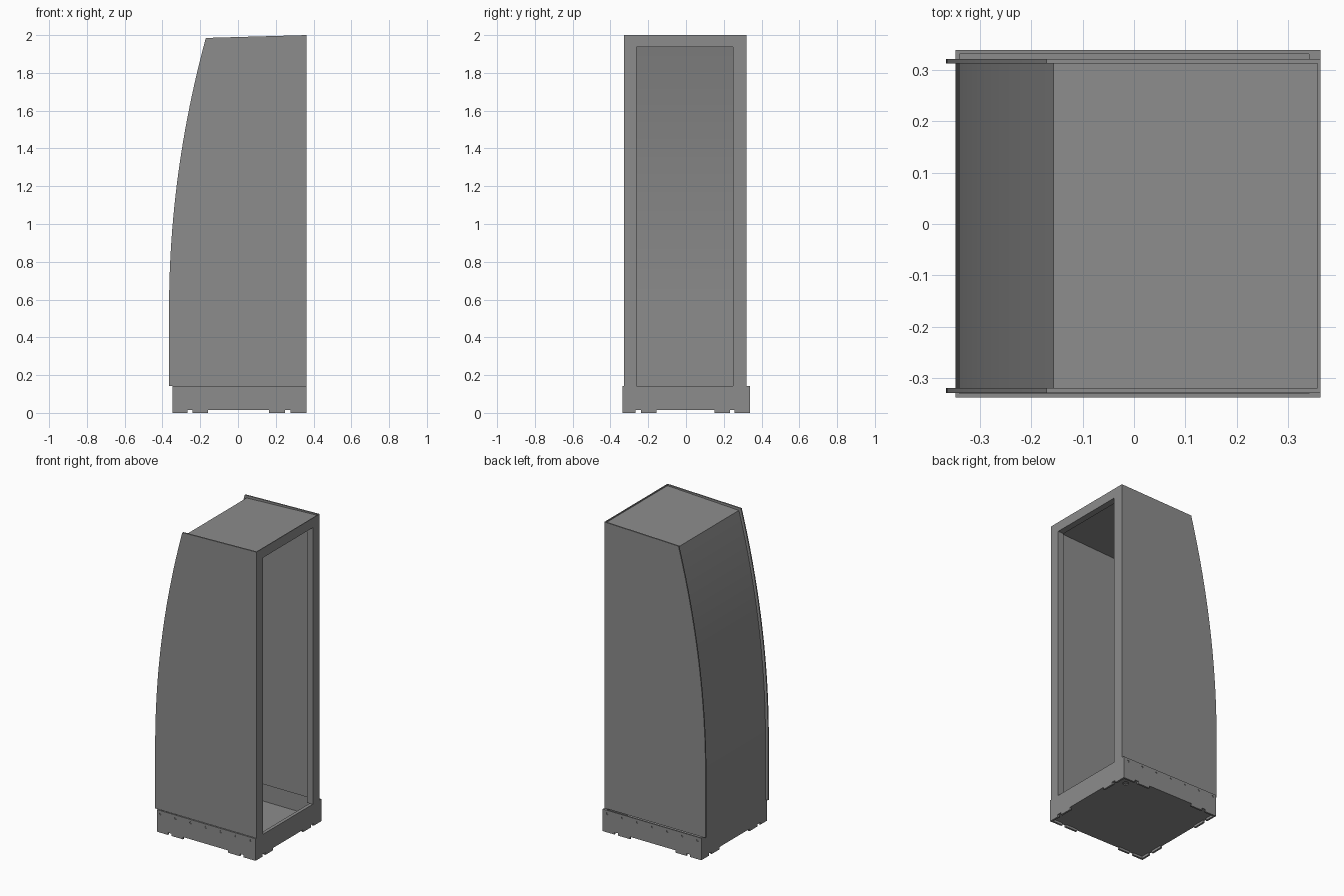
import bpy, bmesh
from mathutils import Matrix

if "Cube" in bpy.data.objects:
    bpy.data.objects.remove(bpy.data.objects["Cube"])

dark = bpy.data.materials.new("dark_grey")
dark.diffuse_color = (0.265, 0.265, 0.265, 1)
dark.use_nodes = True
dark.node_tree.nodes["Principled BSDF"].inputs["Base Color"].default_value = dark.diffuse_color


def finish(name, bm):
    bmesh.ops.recalc_face_normals(bm, faces=bm.faces)
    me = bpy.data.meshes.new(name)
    bm.to_mesh(me)
    bm.free()
    me.materials.append(dark)
    ob = bpy.data.objects.new(name, me)
    bpy.context.collection.objects.link(ob)
    return ob


def add_box(bm, x, y, z):
    m = Matrix.LocRotScale(((x[0] + x[1]) / 2, (y[0] + y[1]) / 2, (z[0] + z[1]) / 2), None,
                           (x[1] - x[0], y[1] - y[0], z[1] - z[0]))
    bmesh.ops.create_cube(bm, size=1, matrix=m)


def add_cylinder(bm, loc, radius, depth, axis):
    rot = Matrix.Rotation(1.570796, 4, 'X') if axis == 'Y' else Matrix()
    bmesh.ops.create_cone(bm, cap_ends=True, segments=16, radius1=radius, radius2=radius,
                          depth=depth, matrix=Matrix.Translation(loc) @ rot)


def extrude_xz(name, pts, y0, y1):
    bm = bmesh.new()
    face = bm.faces.new([bm.verts.new((x, y0, z)) for x, z in pts])
    out = bmesh.ops.extrude_face_region(bm, geom=[face])
    bmesh.ops.translate(bm, vec=(0, y1 - y0, 0),
                        verts=[v for v in out['geom'] if isinstance(v, bmesh.types.BMVert)])
    return finish(name, bm)


def back_curve(offset, top, n=24):
    # bowed back edge, upright at the bottom and leaning in at the top
    pts = []
    for i in range(n + 1):
        z = 0.55 + (top - 0.55) * i / n
        pts.append((-0.365 + offset + 0.0946 * (z - 0.55) ** 2, z))
    return pts


def smooth(ob):
    bpy.ops.object.select_all(action='DESELECT')
    ob.select_set(True)
    bpy.context.view_layer.objects.active = ob
    bpy.ops.object.shade_smooth_by_angle(angle=0.5)


# thin side panels
profile = [(0.362, 0.143), (-0.365, 0.143)] + back_curve(0, 1.985) + [(0.362, 2.0)]
for name, y0, y1 in (("front_panel", -0.328, -0.319), ("rear_panel", 0.312, 0.321)):
    smooth(extrude_xz(name, profile, y0, y1))

# curved back and roof skin, slightly inset from the panels
outer = [(-0.347, 0.14)] + back_curve(0.018, 1.969) + [(0.357, 1.992)]
inner = [(-0.332, 0.14)] + back_curve(0.033, 1.954) + [(0.357, 1.977)]
smooth(extrude_xz("back_and_roof_skin", outer + inner[::-1], -0.319, 0.312))

# door opening frame, with a thin lip along the roof edge
bm = bmesh.new()
for y in ((-0.319, -0.263), (0.25, 0.312)):
    add_box(bm, (0.32, 0.362), y, (0.142, 1.938))
add_box(bm, (0.32, 0.362), (-0.319, 0.312), (1.938, 1.98))
add_box(bm, (0.357, 0.362), (-0.319, 0.312), (1.98, 2.0))
finish("door_frame", bm)

# hollow base tray
X0, X1, Y0, Y1 = -0.347, 0.362, -0.337, 0.338
bm = bmesh.new()
add_box(bm, (X0, X1), (Y0, Y1), (0.015, 0.143))
base = finish("base_tray", bm)

# cutters: tray cavity, then bolt holes and a drain hole
bm = bmesh.new()
add_box(bm, (X0 + 0.008, X1 - 0.022), (Y0 + 0.008, Y1 - 0.008), (0.023, 0.2))
cavity = finish("cavity_cutter", bm)
bm = bmesh.new()
for y in (Y0, Y1):
    for i in range(7):
        add_cylinder(bm, (-0.32 + 0.108 * i, y, 0.122), 0.007, 0.008, 'Y')
add_cylinder(bm, (0.29, 0.27, 0.015), 0.018, 0.01, 'Z')
holes = finish("hole_cutter", bm)
for cutter in (cavity, holes):
    cutter.hide_render = True
    cutter.hide_set(True)
    mod = base.modifiers.new(cutter.name, 'BOOLEAN')
    mod.object = cutter
    mod.operation = 'DIFFERENCE'
    mod.solver = 'EXACT'

# notched foot rim around the underside
T = 0.012
bm = bmesh.new()
for x in ((X0, -0.267), (-0.24, -0.16), (0.165, 0.25), (0.277, X1)):
    add_box(bm, x, (Y0, Y0 + T), (0, 0.015))
    add_box(bm, x, (Y1 - T, Y1), (0, 0.015))
for y in ((Y0 + T, -0.267), (-0.237, -0.156), (0.152, 0.232), (0.258, Y1 - T)):
    add_box(bm, (X0, X0 + T), y, (0, 0.015))
    add_box(bm, (X1 - T, X1), y, (0, 0.015))
finish("foot_rim", bm)
